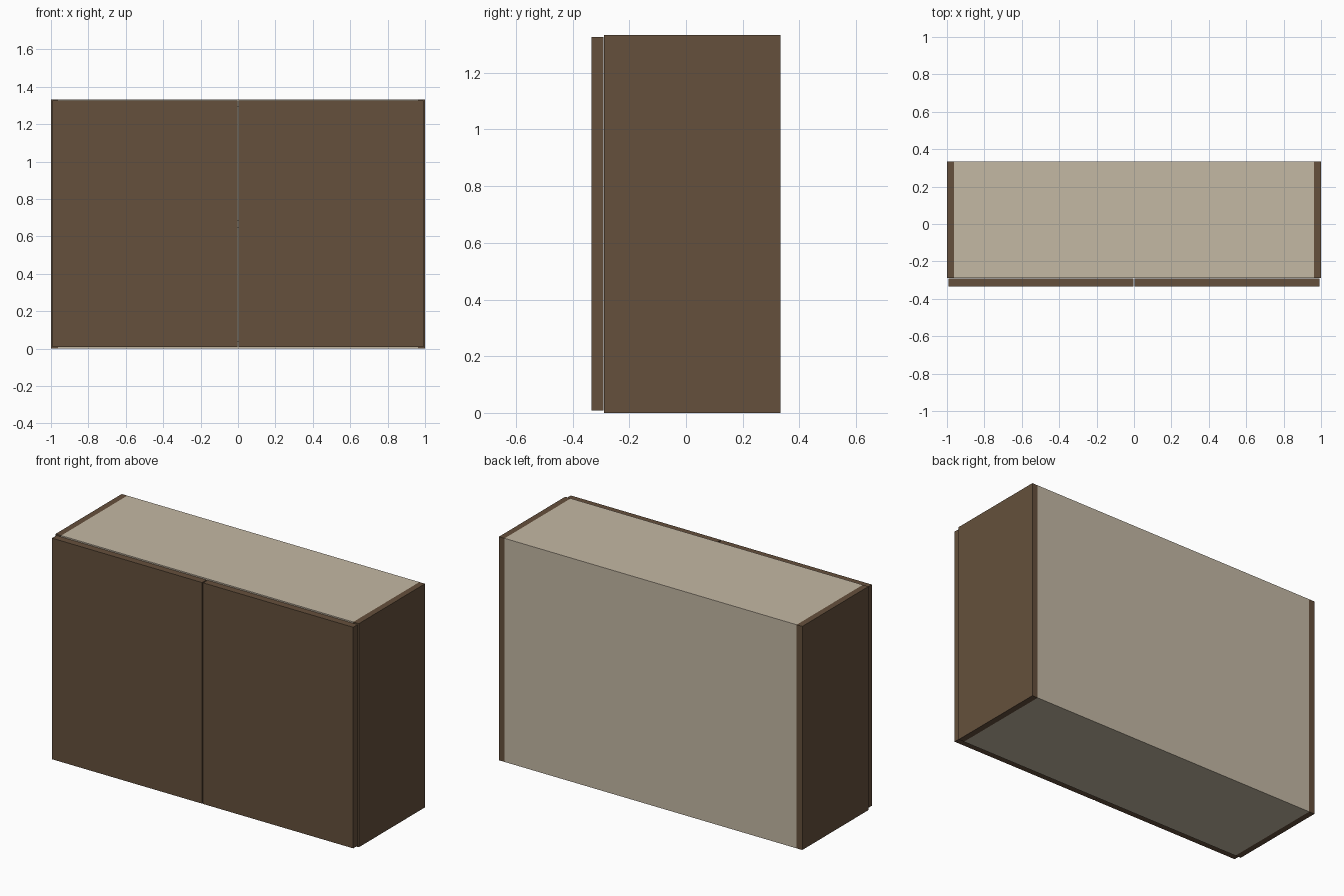
import bpy
import bmesh

if "Cube" in bpy.data.objects:
    bpy.data.objects.remove(bpy.data.objects["Cube"])


def srgb(r, g, b):
    lin = lambda c: c / 12.92 if c <= 0.04045 else ((c + 0.055) / 1.055) ** 2.4
    return tuple(lin(c / 255) for c in (r, g, b)) + (1.0,)


def material(name, rgb):
    m = bpy.data.materials.new(name)
    m.diffuse_color = srgb(*rgb)
    m.use_nodes = True
    m.node_tree.nodes["Principled BSDF"].inputs["Base Color"].default_value = m.diffuse_color
    return m


brown = material("brown_wood", (101, 80, 60))
beige = material("beige_board", (196, 184, 164))


def board(name, x, y, z, mat):
    """Box from (min, max) ranges on each axis."""
    bm = bmesh.new()
    bmesh.ops.create_cube(bm, size=1)
    for v in bm.verts:
        v.co = [a + (c + 0.5) * (b - a) for c, (a, b) in zip(v.co, (x, y, z))]
    me = bpy.data.meshes.new(name)
    bm.to_mesh(me)
    bm.free()
    me.materials.append(mat)
    ob = bpy.data.objects.new(name, me)
    bpy.context.collection.objects.link(ob)
    return ob


H = 1.333            # cabinet height
T = 0.037            # board thickness
FRONT, BACK = -0.290, 0.333
INNER = 1.0 - T      # inside face of the side panels

# Side panels and doors, mirrored left and right
for side, s in (("left", -1), ("right", 1)):
    board(side + "_side_panel", sorted((s * INNER, s)), (FRONT, BACK), (0, H), brown)
    board(side + "_door", sorted((s * 0.003, s * 0.993)), (-0.333, FRONT - 0.001),
          (0.008, H - 0.007), brown)

# Carcass boards between the sides
span = (-INNER, INNER)
board("bottom_panel", span, (FRONT, BACK - T), (0, T), beige)
board("top_panel", span, (FRONT, BACK - T), (H - T, H), beige)
board("back_panel", span, (BACK - T, BACK), (0, H), beige)

# Middle shelf behind the doors
board("shelf", span, (FRONT + 0.01, BACK - T), (H / 2 - T / 2, H / 2 + T / 2), beige)
